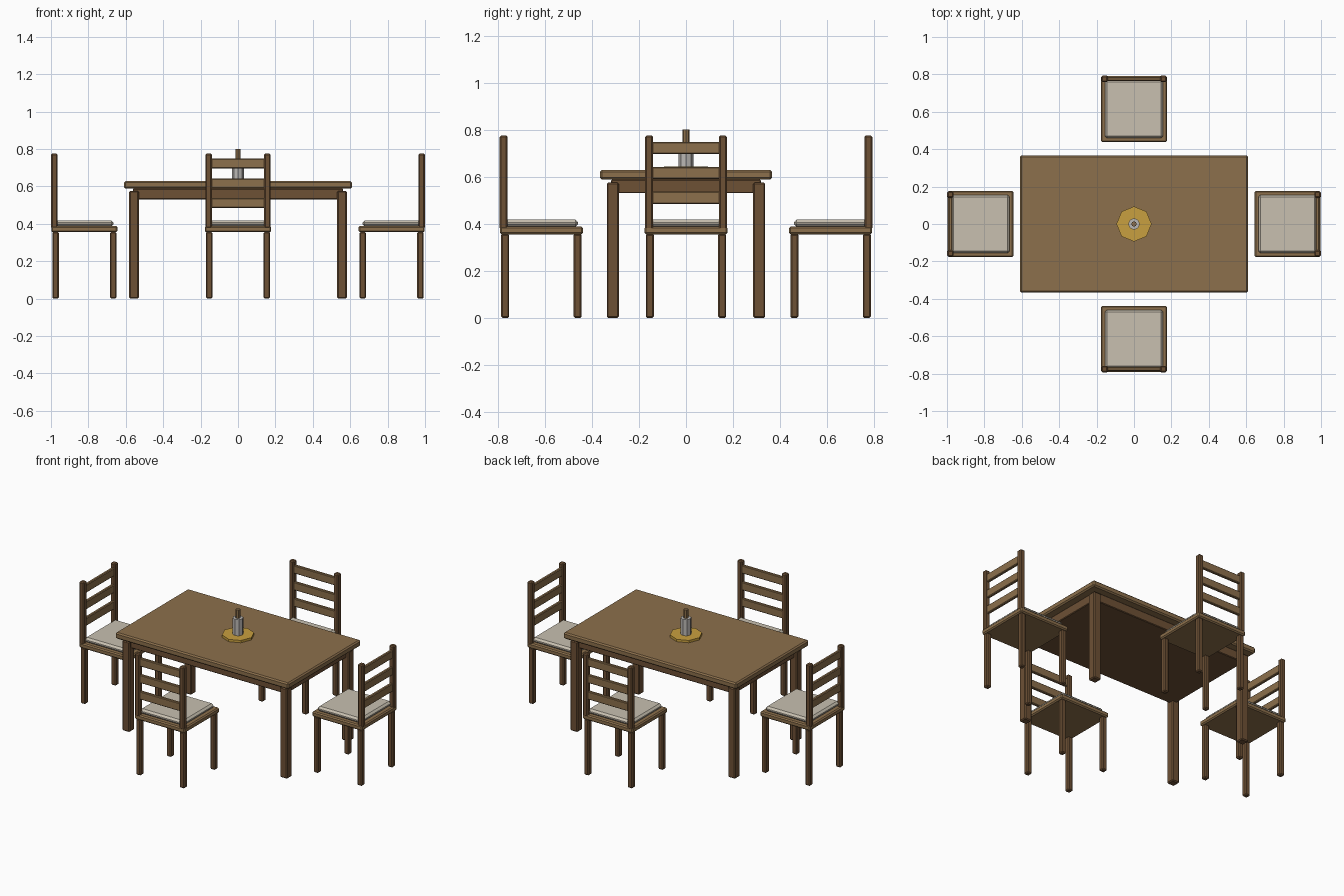
import bpy, math
from mathutils import Matrix, Vector

if "Cube" in bpy.data.objects:
    bpy.data.objects.remove(bpy.data.objects["Cube"])


def material(name, rgb):
    m = bpy.data.materials.new(name)
    m.diffuse_color = (*rgb, 1)
    m.use_nodes = True
    m.node_tree.nodes["Principled BSDF"].inputs["Base Color"].default_value = m.diffuse_color
    return m


LIGHT_WOOD = material("light wood", (0.265, 0.162, 0.072))
DARK_WOOD = material("dark wood", (0.155, 0.082, 0.036))
CLOTH = material("cream cloth", (0.578, 0.527, 0.434))
GOLD = material("gold", (0.584, 0.350, 0.050))
WAX = material("grey wax", (0.50, 0.48, 0.46))


def finish(ob, name, mat, bevel, frame):
    """Name, colour, bevel and move a part into its frame."""
    ob.name = name
    ob.data.materials.append(mat)
    ob.matrix_world = frame @ ob.matrix_world
    if bevel:
        mod = ob.modifiers.new("bevel", 'BEVEL')
        mod.width = bevel
        mod.segments = 1
    return ob


def box(name, x, y, z, mat, bevel=0.006, frame=Matrix()):
    """Box from (min, max) ranges, with softened edges."""
    bpy.ops.mesh.primitive_cube_add(size=1)
    ob = bpy.context.object
    ranges = (x, y, z)
    size = Vector([b - a for a, b in ranges])
    mid = Vector([(a + b) / 2 for a, b in ranges])
    ob.data.transform(Matrix.Translation(mid) @ Matrix.Diagonal((*size, 1)))
    return finish(ob, name, mat, bevel, frame)


def prism(name, r, z0, z1, mat, sides=8):
    bpy.ops.mesh.primitive_cylinder_add(vertices=sides, radius=r, depth=z1 - z0,
                                        location=(0, 0, (z0 + z1) / 2))
    return finish(bpy.context.object, name, mat, 0, Matrix())


def post(name, cx, cy, w, z, frame=Matrix()):
    """Square upright centred on cx, cy."""
    box(name, (cx - w / 2, cx + w / 2), (cy - w / 2, cy + w / 2), z,
        DARK_WOOD, 0.006, frame)


# Table
box("table_top", (-0.61, 0.61), (-0.366, 0.366), (0.588, 0.628), LIGHT_WOOD, 0.008)
box("table_apron", (-0.562, 0.562), (-0.318, 0.318), (0.53, 0.588), DARK_WOOD, 0.004)
for sx in (-1, 1):
    for sy in (-1, 1):
        post("table_leg", sx * 0.556, sy * 0.311, 0.052, (0, 0.575))


def chair(frame):
    """Chair with its back towards local -y."""
    box("seat", (-0.177, 0.177), (-0.177, 0.177), (0.355, 0.388), LIGHT_WOOD, 0.007, frame)
    box("cushion", (-0.156, 0.156), (-0.156, 0.156), (0.386, 0.418), CLOTH, 0.012, frame)
    for sx in (-1, 1):
        for sy in (-1, 1):
            post("chair_leg", sx * 0.154, sy * 0.154, 0.034, (0, 0.357), frame)
        post("back_post", sx * 0.157, -0.161, 0.034, (0.376, 0.775), frame)
    # Back slats
    for z in (0.511, 0.616, 0.722):
        box("back_slat", (-0.145, 0.145), (-0.170, -0.150), (z - 0.026, z + 0.026),
            LIGHT_WOOD, 0.004, frame)


# Four chairs around the table
for i, dist in enumerate((0.615, 0.821, 0.615, 0.821)):
    turn = Matrix.Rotation(i * math.pi / 2, 4, 'Z')
    chair(turn @ Matrix.Translation((0, -dist, 0)))

# Centrepiece
prism("plate", 0.094, 0.626, 0.643, GOLD)
prism("candle", 0.031, 0.643, 0.746, WAX)
prism("candle_tip", 0.014, 0.746, 0.80, LIGHT_WOOD)
